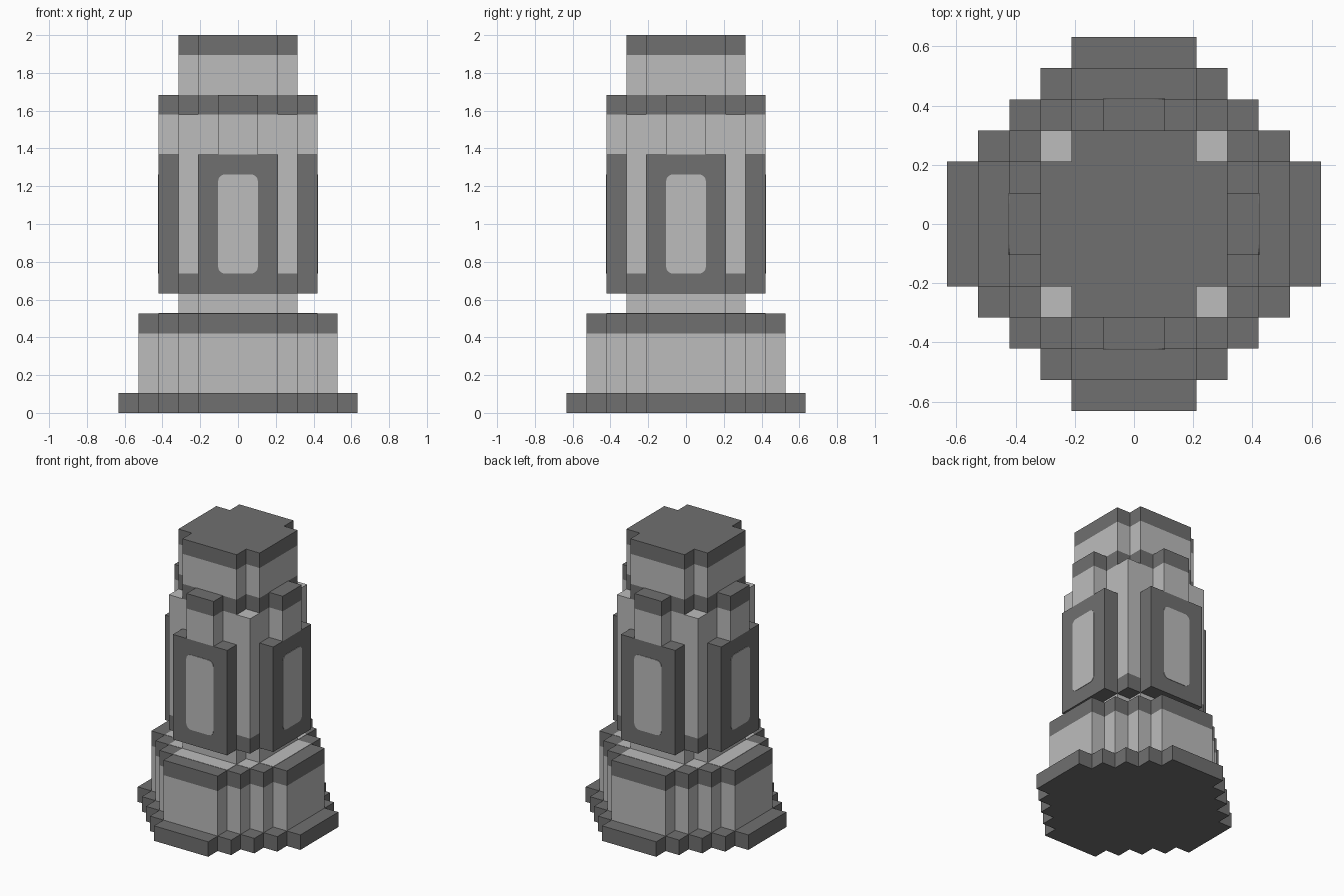
import bpy, bmesh, math
from mathutils import Matrix

U = 2 / 19  # one grid step of the model

old = bpy.data.objects.get("Cube")
if old:
    bpy.data.objects.remove(old, do_unlink=True)


def material(name, value):
    mat = bpy.data.materials.new(name)
    mat.use_nodes = True
    colour = (value, value, value, 1)
    mat.diffuse_color = colour
    mat.node_tree.nodes["Principled BSDF"].inputs["Base Color"].default_value = colour
    return mat


MATS = [material("dark stone", 0.162), material("light stone", 0.503)]
DARK, LIGHT = 0, 1


def stepped(reach):
    """Stepped round outline, reaching the given number of steps on each axis."""
    quarter = [(reach, 2)]
    for y in range(2, reach):
        x = reach + 1 - y
        quarter += [(x, y), (x, y + 1)]
    return turned(quarter)


def turned(quarter):
    points = []
    for _ in range(4):
        points += quarter
        quarter = [(-y, x) for x, y in quarter]
    return points


def rectangle(x0, x1, y0, y1):
    return [(x0, y0), (x1, y0), (x1, y1), (x0, y1)]


def tower(name, outline, base, bands):
    """Extrude an outline upwards; bands are (top height, colour) pairs."""
    bm = bmesh.new()
    ring = [bm.verts.new((x * U, y * U, base * U)) for x, y in outline]
    bm.faces.new(ring[::-1]).material_index = bands[0][1]
    for top, colour in bands:
        upper = [bm.verts.new((x * U, y * U, top * U)) for x, y in outline]
        for i in range(len(ring)):
            j = (i + 1) % len(ring)
            face = bm.faces.new((ring[i], ring[j], upper[j], upper[i]))
            face.material_index = colour
        ring = upper
    bm.faces.new(ring).material_index = bands[-1][1]
    return finish(name, bm)


def finish(name, bm):
    mesh = bpy.data.meshes.new(name)
    bm.to_mesh(mesh)
    bm.free()
    for mat in MATS:
        mesh.materials.append(mat)
    obj = bpy.data.objects.new(name, mesh)
    bpy.context.collection.objects.link(obj)
    return obj


def window(name, half, low, high, depth, radius=0.35):
    """Thin plate with rounded corners on the face of a panel."""
    bm = bmesh.new()
    verts = []
    corners = [(half, high), (-half, high), (-half, low), (half, low)]
    for k, (x, z) in enumerate(corners):
        cx = x - math.copysign(radius, x)
        cz = z - radius if z == high else z + radius
        for s in range(5):
            a = math.pi / 2 * (k + s / 4)
            verts.append(bm.verts.new(((cx + radius * math.cos(a)) * U, -depth * U,
                                       (cz + radius * math.sin(a)) * U)))
    face = bm.faces.new(verts)
    face.material_index = LIGHT
    out = bmesh.ops.extrude_face_region(bm, geom=[face])["geom"]
    moved = [v for v in out if isinstance(v, bmesh.types.BMVert)]
    bmesh.ops.translate(bm, verts=moved, vec=(0, -0.003, 0))
    bmesh.ops.recalc_face_normals(bm, faces=bm.faces[:])
    return finish(name, bm)


# Foot, drum and neck
tower("foot_plate", stepped(6), 0, [(1, DARK)])
tower("lower_drum", stepped(5), 1, [(4, LIGHT), (5, DARK)])
tower("drum_top_inlay", stepped(4), 5, [(5.02, LIGHT)])
tower("neck", stepped(3), 5, [(6, LIGHT)])

# Square shaft and its cross-shaped head
tower("shaft", turned([(3, 3)]), 6, [(7, DARK), (15, LIGHT)])
tower("head", stepped(3), 15, [(16, DARK), (18, LIGHT), (19, DARK)])

# Panel, window and upper post on each of the four sides
for i, side in enumerate(("front", "left", "back", "right")):
    parts = [
        tower(side + "_panel", rectangle(-2, 2, -4, -3), 6, [(13, DARK)]),
        tower(side + "_post", rectangle(-1, 1, -4, -3), 13, [(15, LIGHT), (16, DARK)]),
        window(side + "_window", 1, 7, 12, 4),
    ]
    for part in parts:
        part.data.transform(Matrix.Rotation(i * math.pi / 2, 4, "Z"))
